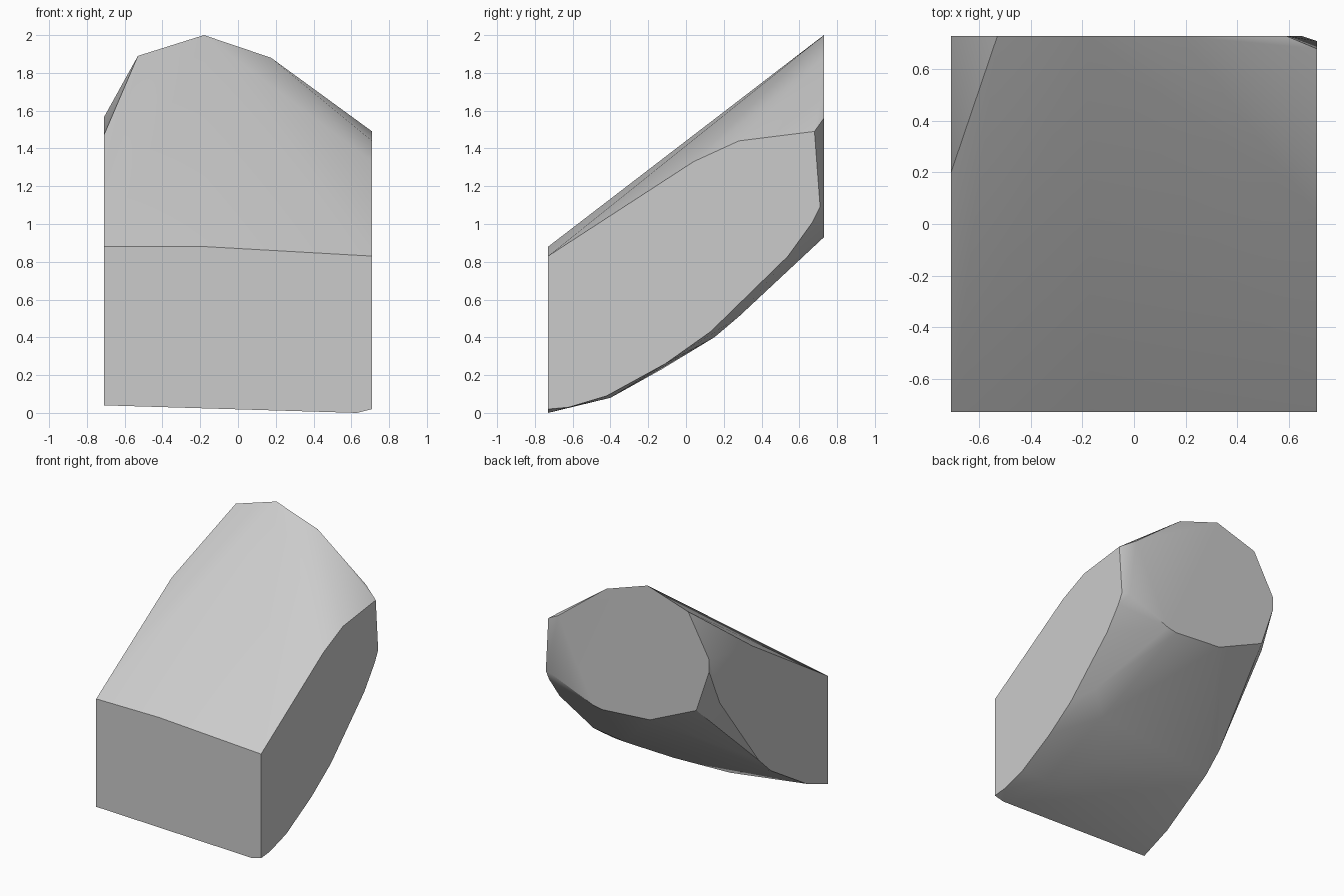
import bpy, bmesh, math

cube = bpy.data.objects.get("Cube")
if cube:
    bpy.data.objects.remove(cube, do_unlink=True)

HX, HY = 0.71, 0.73

# Outlines of the four cut faces
front = [(-HX, .04), (-HX, .88), (-.17, .88), (HX, .83), (HX, .02), (.63, 0)]
back = [(-.18, 2), (.175, 1.88), (.59, 1.56), (.65, 1.09), (.29, .945), (.21, .93),
        (-.2, .96), (-.6, 1.14), (-HX, 1.47), (-HX, 1.565), (-.53, 1.89)]
side_plus = [(.04, 1.33), (.28, 1.44), (.68, 1.49), (.71, 1.09), (.67, 1.01),
             (.54, .83), (.13, .43), (-.11, .26), (-.42, .09), (-.62, .03)]
side_minus = [(.2, 1.47), (.6, 1.18), (.12, .55), (-.03, .41), (-.47, .14)]
# Bulge of the rounded underside
belly = [(.6, .28, .51), (.42, .15, .4), (.2, -.13, .23), (-.1, -.4, .09), (.5, -.4, .08)]

points = [(x, -HY, z) for x, z in front] + [(x, HY, z) for x, z in back]
points += [(HX, y, z) for y, z in side_plus] + [(-HX, y, z) for y, z in side_minus]
points += belly

# Solid convex block wrapped around the outlines
bm = bmesh.new()
for p in points:
    bm.verts.new(p)
hull = bmesh.ops.convex_hull(bm, input=bm.verts)
loose = [v for v in bm.verts if not v.link_faces]
bmesh.ops.delete(bm, geom=loose, context='VERTS')
bmesh.ops.dissolve_limit(bm, angle_limit=math.radians(0.6), verts=bm.verts, edges=bm.edges)
bmesh.ops.recalc_face_normals(bm, faces=bm.faces)
mesh = bpy.data.meshes.new("cut_block")
bm.to_mesh(mesh)
bm.free()
block = bpy.data.objects.new("cut_block", mesh)
bpy.context.collection.objects.link(block)

# Plain grey material
grey = bpy.data.materials.new("plain_grey")
grey.use_nodes = True
colour = (.6, .6, .6, 1)
grey.diffuse_color = colour
grey.node_tree.nodes["Principled BSDF"].inputs["Base Color"].default_value = colour
mesh.materials.append(grey)

# Smooth rounded areas, sharp cut edges
bpy.ops.object.select_all(action='DESELECT')
block.select_set(True)
bpy.context.view_layer.objects.active = block
bpy.ops.object.shade_smooth_by_angle(angle=math.radians(30))
